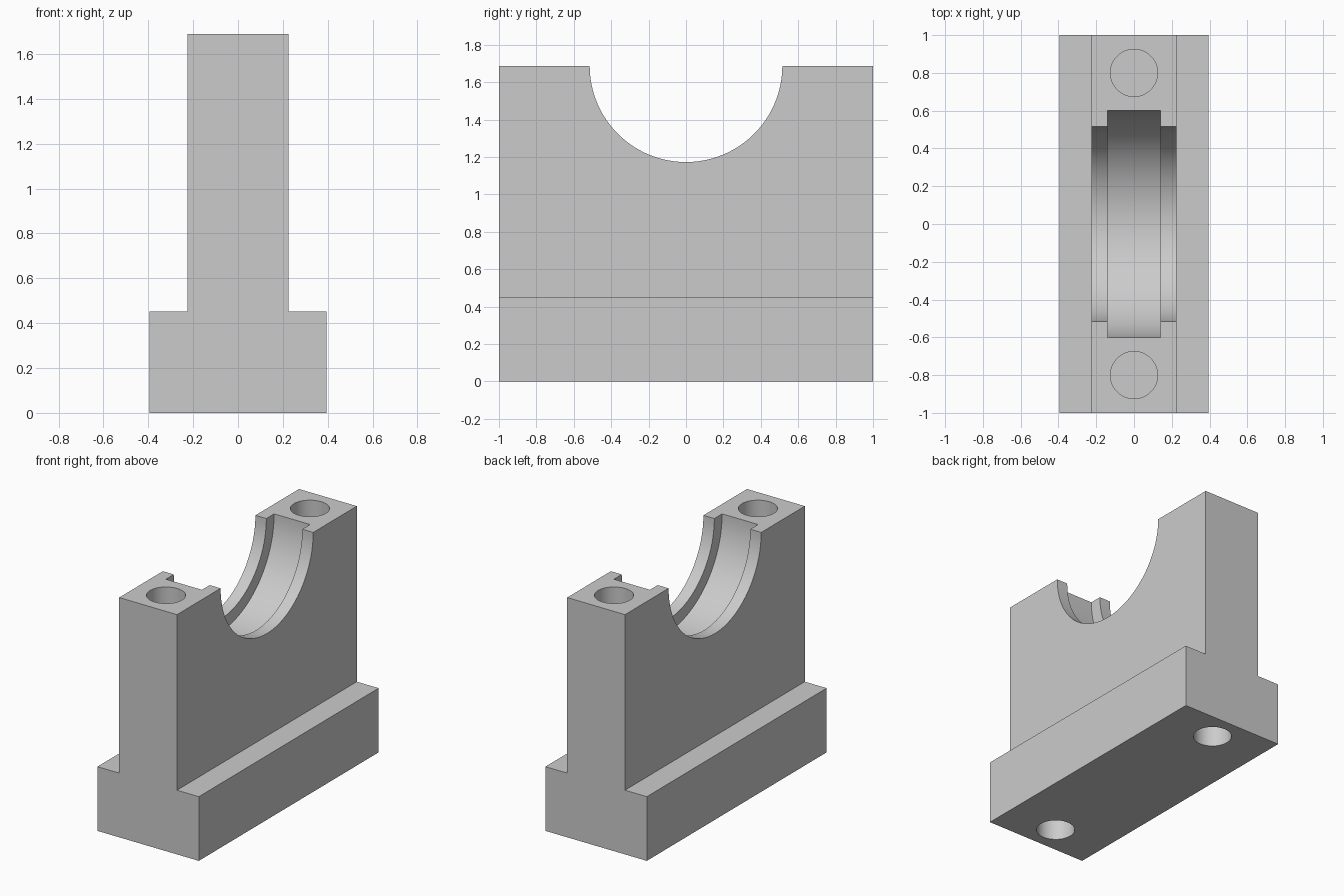
import bpy
import bmesh
import math
from mathutils import Matrix

HEIGHT = 1.688
STEP_Z = 0.452
BASE_HALF = 0.395
WEB_HALF = 0.225
HALF_LENGTH = 1.0

default = bpy.data.objects.get("Cube")
if default:
    bpy.data.objects.remove(default, do_unlink=True)

# Single grey metal colour
grey = bpy.data.materials.new("light grey metal")
grey.use_nodes = True
colour = (0.6, 0.6, 0.6, 1)
grey.diffuse_color = colour
grey.node_tree.nodes["Principled BSDF"].inputs["Base Color"].default_value = colour


def add_object(name, bm):
    mesh = bpy.data.meshes.new(name)
    bmesh.ops.recalc_face_normals(bm, faces=bm.faces[:])
    bm.to_mesh(mesh)
    bm.free()
    mesh.materials.append(grey)
    obj = bpy.data.objects.new(name, mesh)
    bpy.context.collection.objects.link(obj)
    return obj


def cylinder(name, radius, depth, matrix, segments):
    bm = bmesh.new()
    bmesh.ops.create_cone(bm, cap_ends=True, segments=segments, radius1=radius,
                          radius2=radius, depth=depth, matrix=matrix)
    obj = add_object(name, bm)
    obj.hide_render = True
    return obj


# Bearing support: inverted T profile extruded along its length
right_side = [(BASE_HALF, 0), (BASE_HALF, STEP_Z), (WEB_HALF, STEP_Z), (WEB_HALF, HEIGHT)]
profile = right_side + [(-x, z) for x, z in reversed(right_side)]
bm = bmesh.new()
face = bm.faces.new([bm.verts.new((x, -HALF_LENGTH, z)) for x, z in profile])
extruded = bmesh.ops.extrude_face_region(bm, geom=[face])["geom"]
bmesh.ops.translate(bm, vec=(0, 2 * HALF_LENGTH, 0),
                    verts=[v for v in extruded if isinstance(v, bmesh.types.BMVert)])
support = add_object("bearing_support", bm)

# Half-round saddle and the wider groove inside it
across = Matrix.Translation((0, 0, HEIGHT)) @ Matrix.Rotation(math.pi / 2, 4, "Y")
cutters = [cylinder("saddle_cutter", 0.515, 1.0, across, 96),
           cylinder("groove_cutter", 0.602, 0.28, across, 96)]

# Blind bolt holes in the top and the underside
HOLE_DEPTH = 0.45
for y in (-0.8, 0.8):
    for label, z in (("top", HEIGHT), ("bottom", 0)):
        cutters.append(cylinder(label + "_hole_cutter", 0.125, 2 * HOLE_DEPTH,
                                Matrix.Translation((0, y, z)), 48))

# Cut everything, then remove the cutters
bpy.ops.object.select_all(action="DESELECT")
bpy.context.view_layer.objects.active = support
support.select_set(True)
for cutter in cutters:
    cut = support.modifiers.new(cutter.name, "BOOLEAN")
    cut.operation = "DIFFERENCE"
    cut.solver = "EXACT"
    cut.object = cutter
    bpy.ops.object.modifier_apply(modifier=cut.name)
    bpy.data.objects.remove(cutter, do_unlink=True)

bpy.ops.object.shade_smooth_by_angle(angle=math.radians(30))
